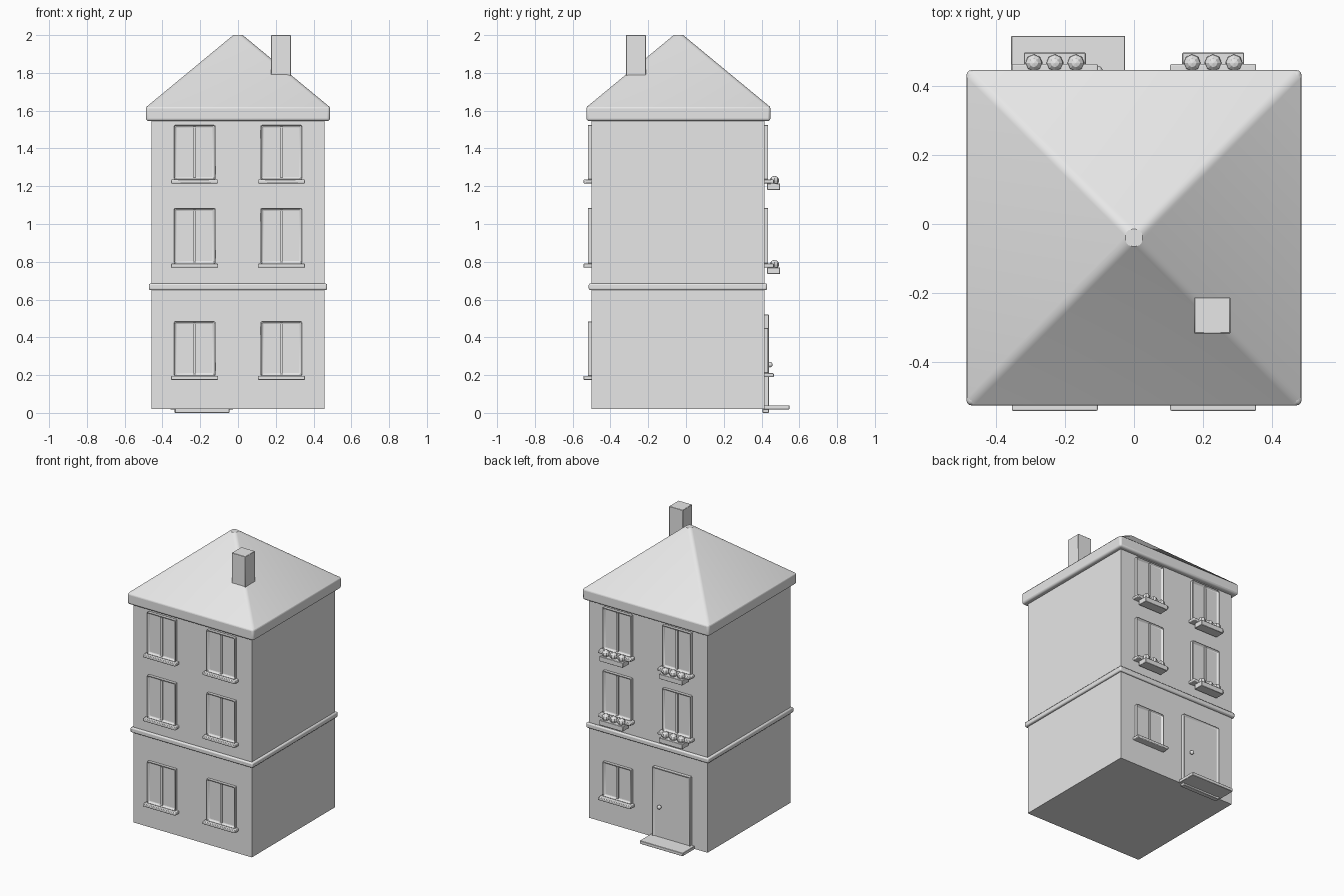
import bpy, bmesh, math
from mathutils import Matrix, Vector

cube = bpy.data.objects.get("Cube")
if cube:
    bpy.data.objects.remove(cube, do_unlink=True)

# One plain material for everything
grey = bpy.data.materials.new("plain grey")
grey.use_nodes = True
grey.diffuse_color = (0.8, 0.8, 0.8, 1)
grey.node_tree.nodes["Principled BSDF"].inputs["Base Color"].default_value = (0.8, 0.8, 0.8, 1)

CY = -0.04          # depth centre of the building
FRONT, BACK = -0.5, 0.415


def finish(name, bm, bevel=0, segments=2, smooth=True):
    me = bpy.data.meshes.new(name)
    bm.to_mesh(me)
    bm.free()
    me.materials.append(grey)
    ob = bpy.data.objects.new(name, me)
    bpy.context.collection.objects.link(ob)
    if bevel:
        mod = ob.modifiers.new("soft edges", 'BEVEL')
        mod.width = bevel
        mod.segments = segments
    if smooth:
        me.shade_smooth()
        me.set_sharp_from_angle(angle=math.radians(30))
    return ob


def box_mesh(x, y, z):
    bm = bmesh.new()
    size = [b - a for a, b in (x, y, z)]
    mid = [(a + b) / 2 for a, b in (x, y, z)]
    bmesh.ops.create_cube(bm, size=1, matrix=Matrix.Translation(mid) @ Matrix.Diagonal((*size, 1)))
    return bm


def box(name, x, y, z, bevel=0, segments=2):
    return finish(name, box_mesh(x, y, z), bevel, segments)


def span(wall, side, inner, outer):
    """Depth range measured outwards from a wall."""
    return sorted((wall + side * inner, wall + side * outer))


def framed_panel(name, x, y, z, side, rim, depth):
    """Box with a recessed panel in its outward face."""
    bm = box_mesh(x, y, z)
    bm.normal_update()
    face = [f for f in bm.faces if f.normal.y * side > 0.9]
    bmesh.ops.inset_region(bm, faces=face, thickness=rim, depth=0)
    bmesh.ops.translate(bm, verts=face[0].verts[:], vec=(0, -side * depth, 0))
    return finish(name, bm, 0.003, 1)


def window(label, cx, z0, z1, wall, side):
    framed_panel(label + "_window_frame", (cx - 0.11, cx + 0.11),
                 span(wall, side, -0.01, 0.022), (z0, z1), side, 0.017, 0.013)
    box(label + "_window_mullion", (cx - 0.008, cx + 0.008),
        span(wall, side, 0, 0.017), (z0 + 0.01, z1 - 0.01))
    box(label + "_window_sill", (cx - 0.125, cx + 0.125),
        span(wall, side, -0.01, 0.05 if side > 0 else 0.043), (z0 - 0.02, z0), 0.004)


def flower_box(label, cx, z):
    box(label + "_flower_box", (cx - 0.09, cx + 0.09), (BACK + 0.015, 0.498), (z - 0.035, z), 0.002, 1)
    bm = bmesh.new()
    for i in (-1, 0, 1):
        bmesh.ops.create_uvsphere(bm, u_segments=8, v_segments=6, radius=0.025,
                                  matrix=Matrix.Translation((cx + i * 0.061, 0.468, z + 0.015)))
    finish(label + "_flowers", bm, smooth=False)


# Main body, belt course and cornice
box("walls", (-0.457, 0.457), (FRONT, BACK), (0.02, 1.56))
box("belt_course", (-0.472, 0.472), (-0.515, 0.43), (0.65, 0.685), 0.008)
box("cornice", (-0.487, 0.487), (CY - 0.487, CY + 0.487), (1.545, 1.625), 0.014, 3)

# Hipped roof with softened hips and a tiny flat top
bm = bmesh.new()
root2 = math.sqrt(2)
bmesh.ops.create_cone(bm, cap_ends=True, segments=4, radius1=0.485 * root2, radius2=0.025 * root2,
                      depth=0.38, matrix=Matrix.Translation((0, CY, 1.81)) @ Matrix.Rotation(math.pi / 4, 4, 'Z'))
hips = [e for e in bm.edges if abs(e.verts[0].co.z - e.verts[1].co.z) > 0.1]
bmesh.ops.bevel(bm, geom=hips, offset=0.016, segments=3, profile=0.5, affect='EDGES', clamp_overlap=True)
finish("roof", bm)

box("chimney", (0.175, 0.28), (-0.318, -0.213), (1.7, 2.0), 0.002, 1)

# Front windows on three floors
floors = (("ground", 0.195, 0.485), ("middle", 0.79, 1.085), ("upper", 1.235, 1.525))
for floor, z0, z1 in floors:
    for hand, cx in (("left", 0.23), ("right", -0.23)):
        window(f"front_{floor}_{hand}", cx, z0, z1, FRONT, -1)
        # Back windows with flowers above the ground floor
        if floor != "ground":
            window(f"back_{floor}_{hand}", cx, z0, z1, BACK, 1)
            flower_box(f"back_{floor}_{hand}", cx, z0 - 0.02)
window("back_ground_left", 0.23, 0.21, 0.45, BACK, 1)

# Back door with knob and step
framed_panel("door", (-0.335, -0.045), (BACK - 0.01, BACK + 0.025), (0, 0.52), 1, 0.016, 0.009)
bm = bmesh.new()
bmesh.ops.create_uvsphere(bm, u_segments=12, v_segments=8, radius=0.014,
                          matrix=Matrix.Translation((-0.105, BACK + 0.03, 0.255)))
finish("door_knob", bm)
box("door_step", (-0.357, -0.026), (BACK - 0.005, 0.547), (0.018, 0.04), 0.002, 1)
